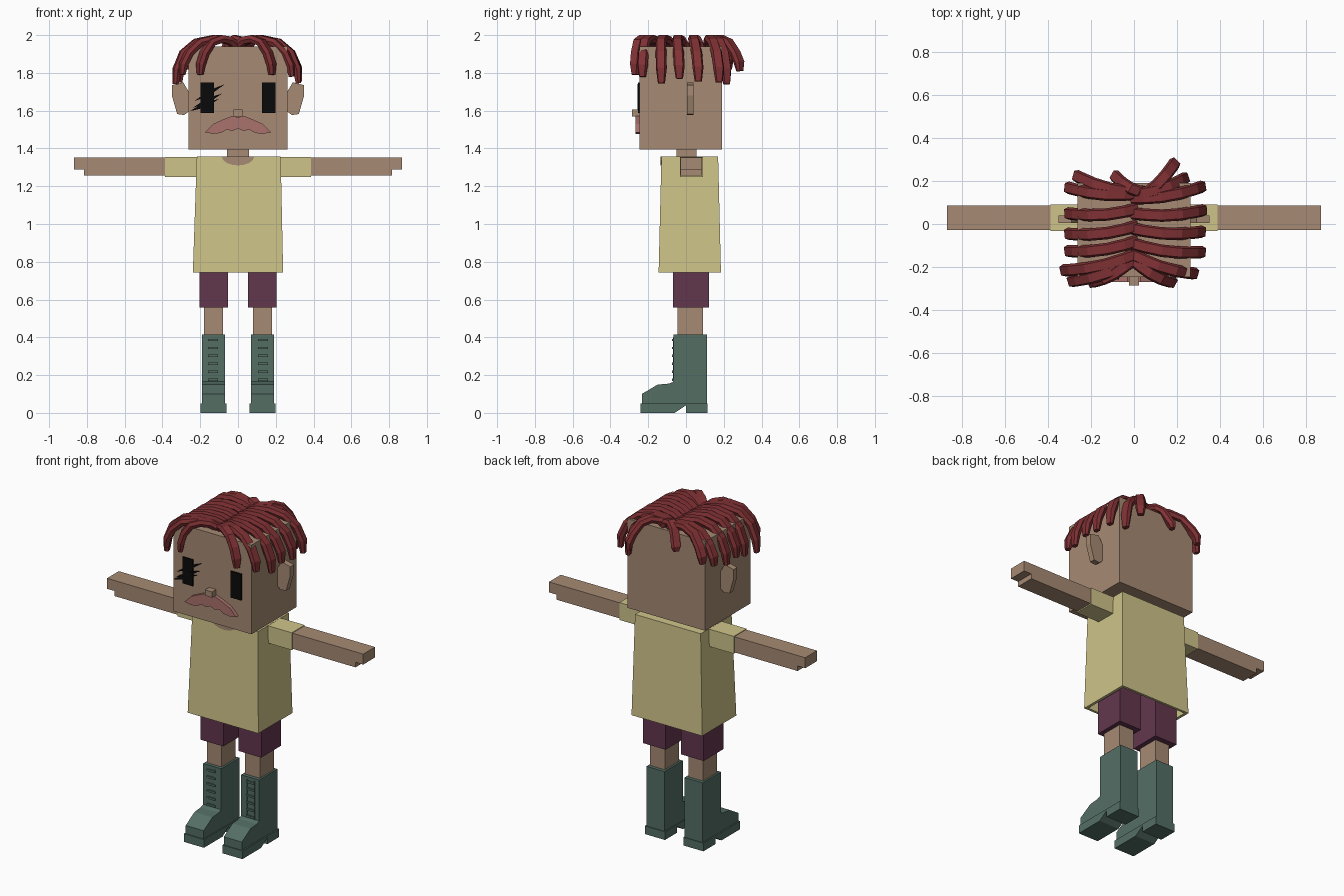
import bpy, bmesh, math
from mathutils import Vector

cube = bpy.data.objects.get("Cube")
if cube:
    bpy.data.objects.remove(cube, do_unlink=True)


def material(name, r, g, b):
    lin = [((c / 255 + 0.055) / 1.055) ** 2.4 if c > 10 else c / 3300 for c in (r, g, b)]
    m = bpy.data.materials.new(name)
    m.use_nodes = True
    m.diffuse_color = (*lin, 1)
    m.node_tree.nodes["Principled BSDF"].inputs["Base Color"].default_value = (*lin, 1)
    return m


SKIN = material("skin", 166, 138, 115)
SHIRT = material("shirt_yellow", 207, 196, 138)
HAIR = material("hair_red", 128, 49, 52)
SHORTS = material("shorts_plum", 98, 54, 77)
BOOT = material("boot_green", 83, 110, 100)
BLACK = material("eye_black", 10, 10, 10)
PINK = material("moustache_pink", 170, 114, 108)


def finish(name, bm, mat):
    bmesh.ops.recalc_face_normals(bm, faces=bm.faces)
    me = bpy.data.meshes.new(name)
    bm.to_mesh(me)
    bm.free()
    me.materials.append(mat)
    ob = bpy.data.objects.new(name, me)
    bpy.context.collection.objects.link(ob)
    return ob


def loft(name, rings, mat):
    """Skin a list of rings of points and cap both ends."""
    bm = bmesh.new()
    loops = [[bm.verts.new(p) for p in ring] for ring in rings]
    n = len(loops[0])
    for a, b in zip(loops, loops[1:]):
        for i in range(n):
            j = (i + 1) % n
            bm.faces.new((a[i], a[j], b[j], b[i]))
    bm.faces.new(loops[0])
    bm.faces.new(loops[-1])
    return finish(name, bm, mat)


def rect(x0, x1, y0, y1, z):
    return [(x0, y0, z), (x1, y0, z), (x1, y1, z), (x0, y1, z)]


def box(name, x, y, z, mat):
    return loft(name, [rect(*x, *y, z[0]), rect(*x, *y, z[1])], mat)


def front_plate(name, pts, y, mat):
    """Outline in x and z, extruded along y."""
    return loft(name, [[(a, d, b) for a, b in pts] for d in y], mat)


def side_prism(name, pts, x, mat):
    """Outline in y and z, extruded along x."""
    return loft(name, [[(d, a, b) for a, b in pts] for d in x], mat)


def lock(name, root, tip, mat):
    """Flat hexagonal strand arching over the head and hanging down."""
    rx, ry = root
    tx, ty, tz = tip
    reach = Vector((tx - rx, ty - ry, 0))
    side = Vector((-reach.y, reach.x, 0)).normalized()
    steps = [(0, 1.945), (.18, 1.972), (.42, 1.98), (.68, 1.962),
             (.88, 1.905), (.98, (1.9 + tz) / 2), (1, tz)]
    path = [Vector((rx + reach.x * h, ry + reach.y * h - .018 * math.sin(math.pi * h), z))
            for h, z in steps]
    rings = []
    for i, p in enumerate(path):
        tangent = (path[min(i + 1, len(path) - 1)] - path[max(i - 1, 0)]).normalized()
        up = side.cross(tangent)
        k = .65 if i == len(path) - 1 else 1
        w, t = .029 * k, .02 * k
        rings.append([p + side * a * w + up * b * t for a, b in
                      ((1, 0), (.7, 1), (-.7, 1), (-1, 0), (-.7, -1), (.7, -1))])
    return loft(name, rings, mat)


# Head and neck
box("head", (-.263, .263), (-.246, .19), (1.395, 1.94), SKIN)
box("neck", (-.058, .058), (-.05, .055), (1.33, 1.41), SKIN)
box("nose", (-.024, .024), (-.285, -.24), (1.57, 1.605), SKIN)

# Moustache
half = [(0, 1.565), (.03, 1.573), (.08, 1.553), (.13, 1.53), (.175, 1.485),
        (.13, 1.477), (.09, 1.482), (.06, 1.5), (.03, 1.492), (0, 1.505)]
outline = half + [(-x, z) for x, z in reversed(half[1:-1])]
front_plate("moustache", outline, (-.268, -.24), PINK)

# Eyes, with slashes over the right one
for s, label in ((-1, "right"), (1, "left")):
    box(label + "_eye", sorted((s * .128, s * .198)), (-.255, -.246), (1.587, 1.748), BLACK)
for i, (x0, z0, x1, z1) in enumerate([(-.232, 1.65, -.07, 1.74),
                                      (-.24, 1.615, -.085, 1.69),
                                      (-.256, 1.597, -.1, 1.662)]):
    mx, mz = (x0 + x1) / 2, (z0 + z1) / 2
    front_plate(f"eye_slash_{i}", [(x0, z0), (mx, mz - .014), (x1, z1), (mx, mz + .014)],
                (-.257, -.248), BLACK)

# Shirt, hollow at the hem
bm = bmesh.new()
rings = [rect(-.218, .226, -.13, .17, 1.357), rect(-.239, .239, -.145, .185, .743),
         rect(-.222, .222, -.13, .17, .743), rect(-.217, .217, -.125, .165, .87)]
shirt = loft("shirt", rings, SHIRT)
front_plate("neckline", [(.085 * math.cos(a), 1.357 - .047 * math.sin(a))
                         for a in [math.pi * i / 8 for i in range(9)]],
            (-.136, -.128), SKIN)
bm.free()

for s, label in ((-1, "right"), (1, "left")):
    def span(a, b):
        return sorted((s * a, s * b))

    # Ear
    ear = [(.255, 1.69), (.29, 1.75), (.35, 1.735), (.35, 1.68), (.322, 1.582),
           (.285, 1.577), (.255, 1.6)]
    front_plate(label + "_ear", [(s * x, z) for x, z in ear], (.005, .04), SKIN)

    # Arm with stepped hand, and sleeve
    arm = [(.3, 1.352), (.867, 1.352), (.867, 1.288), (.815, 1.288), (.815, 1.257), (.3, 1.257)]
    front_plate(label + "_arm", [(s * x, z) for x, z in arm], (-.028, .086), SKIN)
    box(label + "_sleeve", span(.2, .387), (-.033, .091), (1.25, 1.356), SHIRT)

    # Shorts and leg
    box(label + "_shorts_leg", span(.052, .205), (-.068, .122), (.557, .9), SHORTS)
    box(label + "_leg", span(.08, .179), (-.045, .09), (.38, .58), SKIN)

    # Boot
    boot = [(.111, .415), (-.066, .415), (-.066, .165), (-.09, .155), (-.15, .15), (-.234, .1),
            (-.234, .04), (.111, .04)]
    side_prism(label + "_boot", boot, span(.068, .19), BOOT)
    sole = [(.115, .05), (-.24, .05), (-.24, 0), (-.06, 0), (0, .04), (0, 0), (.115, 0)]
    side_prism(label + "_sole", sole, span(.062, .198), BOOT)
    for i in range(6):
        z = .17 + i * .042
        box(f"{label}_lace_{i}", span(.105, .16), (-.074, -.06), (z, z + .012), BOOT)
    for x in (.105, .156):
        box(label + "_lace_edge", span(x, x + .004), (-.069, -.06), (.165, .4), BOOT)

# Hair: root (x, y) and tip (x, y, z) of each lock
LOCKS = [
    ((.01, .14), (-.31, .17, 1.8)), ((.01, .07), (-.31, .05, 1.76)),
    ((.01, -.01), (-.31, -.045, 1.77)), ((.01, -.08), (-.31, -.125, 1.75)),
    ((.01, -.14), (-.33, -.215, 1.74)), ((0, -.17), (-.295, -.265, 1.79)),
    ((-.01, -.17), (-.2, -.27, 1.79)), ((0, .15), (-.27, .225, 1.82)),
    ((.04, .15), (-.09, .225, 1.85)),
    ((-.01, .12), (.32, .175, 1.75)), ((-.01, .05), (.325, .065, 1.755)),
    ((-.01, -.02), (.32, -.035, 1.77)), ((-.01, -.09), (.32, -.13, 1.745)),
    ((-.01, -.14), (.285, -.23, 1.78)), ((0, -.17), (.18, -.27, 1.79)),
    ((0, .14), (.24, .215, 1.74)), ((.05, .14), (.19, .285, 1.81)),
]
for i, (root, tip) in enumerate(LOCKS):
    lock(f"hair_lock_{i}", root, tip, HAIR)
